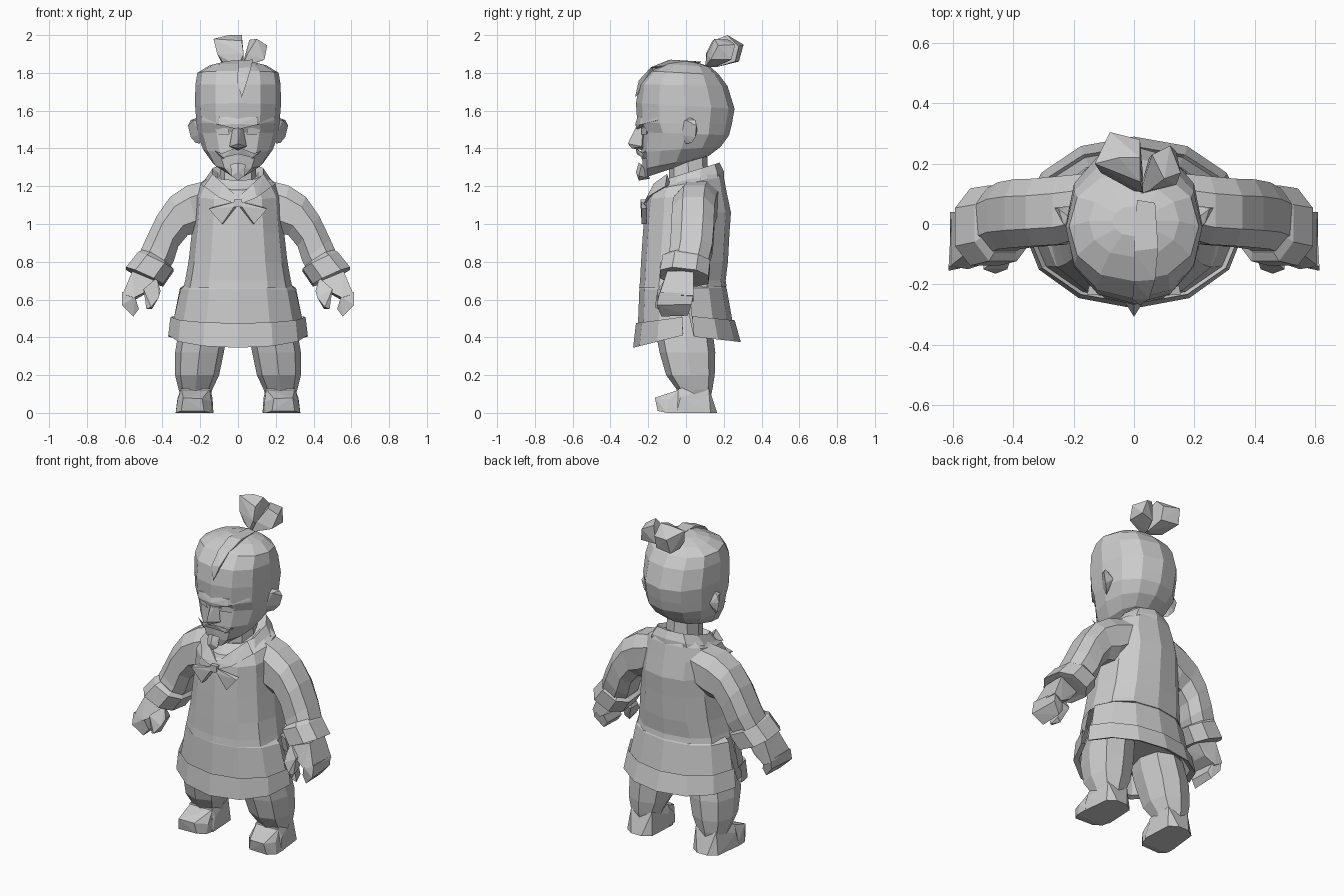
import bpy, bmesh, math
from mathutils import Vector

grey = bpy.data.materials.new("plain_grey")
grey.diffuse_color = (0.6, 0.6, 0.6, 1)


def finish(name, bm, mirror=False):
    bmesh.ops.recalc_face_normals(bm, faces=bm.faces)
    me = bpy.data.meshes.new(name)
    bm.to_mesh(me)
    bm.free()
    me.materials.append(grey)
    ob = bpy.data.objects.new(name, me)
    bpy.context.collection.objects.link(ob)
    if mirror:
        ob.modifiers.new("mirror", 'MIRROR')
    return ob


def loft(name, rings, mirror=False, caps=True, closed=True):
    bm = bmesh.new()
    vs = [[bm.verts.new(p) for p in r] for r in rings]
    n = len(vs[0])
    for a, b in zip(vs, vs[1:]):
        for i in range(n if closed else n - 1):
            j = (i + 1) % n
            bm.faces.new((a[i], a[j], b[j], b[i]))
    if caps:
        bm.faces.new(vs[0])
        bm.faces.new(vs[-1])
    return finish(name, bm, mirror)


def hull(name, pts, mirror=False):
    bm = bmesh.new()
    for p in pts:
        bm.verts.new(p)
    res = bmesh.ops.convex_hull(bm, input=bm.verts)
    inner = {g for g in res["geom_interior"] if isinstance(g, bmesh.types.BMVert)}
    bmesh.ops.delete(bm, geom=list(inner), context='VERTS')
    bmesh.ops.dissolve_limit(bm, angle_limit=0.05, verts=bm.verts, edges=bm.edges)
    return finish(name, bm, mirror)


def power(v, e):
    return math.copysign(abs(v) ** e, v)


def ring(zf, zb, w, yf, yb, n=12, e=0.85, cx=0.0, arc=None):
    """Horizontal loop from front to back; height tilts from zf to zb."""
    a0, a1 = arc or (0, 360)
    out = []
    for i in range(n):
        a = math.radians(a0 + (a1 - a0) * i / (n - 1 if arc else n))
        t = 0.5 - 0.5 * power(math.cos(a), e)
        out.append((cx + w * power(math.sin(a), e), yf + (yb - yf) * t, zf + (zb - zf) * t))
    return out


def limb_ring(o, i, y0, y1, tilt=0.0, n=8):
    """Loop through an outer and an inner x-z point with a depth range."""
    o, i = Vector((o[0], 0, o[1])), Vector((i[0], 0, i[1]))
    c, h = (o + i) / 2, (o - i) / 2
    out = []
    for k in range(n):
        a = 2 * math.pi * (k + 0.5) / n
        s = power(math.sin(a), .8) * 1.05
        p = c + h * power(math.cos(a), .8) * 1.05
        p.y = (y0 + y1) / 2 + (y1 - y0) / 2 * s
        p.z -= tilt * s
        out.append(p)
    return out


# head with jaw, cheeks, brow step and skull
loft("head", [ring(*r, 12, .92) for r in (
    (1.245, 1.335, .06, -.22, .05), (1.29, 1.36, .135, -.228, .12),
    (1.38, 1.41, .185, -.235, .185), (1.485, 1.47, .215, -.23, .228),
    (1.535, 1.53, .22, -.258, .243), (1.64, 1.61, .227, -.265, .257),
    (1.74, 1.73, .226, -.248, .22), (1.81, 1.79, .215, -.19, .175),
    (1.848, 1.832, .15, -.11, .13), (1.865, 1.855, .07, -.04, .06))])

# raised hair strand ending in a pointed forelock
hull("forelock", [(.02, -.27, 1.67), (-.005, -.25, 1.75), (.05, -.25, 1.76),
                  (.0, -.19, 1.825), (.07, -.185, 1.83), (.03, -.15, 1.80)])
hull("hair_strand", [(.0, -.19, 1.825), (.07, -.185, 1.83), (.0, -.09, 1.868), (.08, -.08, 1.87),
                     (.01, .08, 1.86), (.07, .07, 1.86), (.03, -.1, 1.82), (.03, .05, 1.83)])

# topknot of two flaring chunks
hull("topknot_large", [(.0, .11, 1.835), (.03, .16, 1.83), (.03, .105, 1.90), (-.07, .16, 1.84),
                       (-.11, .17, 1.90), (-.13, .20, 1.98), (-.08, .305, 1.95), (.02, .28, 1.94),
                       (-.09, .28, 1.86), (.02, .26, 1.86), (.02, .14, 1.97), (-.05, .22, 2.0), (.02, .22, 2.0)])
hull("topknot_small", [(.02, .10, 1.83), (.03, .15, 1.83), (.05, .11, 1.90), (.14, .13, 1.87),
                       (.155, .17, 1.945), (.10, .15, 1.98), (.06, .23, 1.975), (.12, .26, 1.95),
                       (.14, .24, 1.87), (.05, .22, 1.86)])

# face details
hull("nose", [(.022, -.225, 1.54), (-.022, -.225, 1.54), (0, -.262, 1.52), (0, -.308, 1.425),
              (.045, -.235, 1.41), (-.045, -.235, 1.41), (0, -.285, 1.40), (0, -.22, 1.39)])
hull("brow", [(.0, -.262, 1.50), (.0, -.268, 1.53), (.0, -.255, 1.57), (.10, -.245, 1.525),
              (.10, -.238, 1.565), (.19, -.15, 1.55), (.185, -.15, 1.575), (.09, -.2, 1.53)], True)
hull("eye", [(.045, -.235, 1.475), (.05, -.235, 1.505), (.125, -.205, 1.515), (.11, -.21, 1.475),
             (.08, -.19, 1.49)], True)
hull("moustache_inner", [(0, -.265, 1.39), (0, -.26, 1.37), (.02, -.265, 1.40), (.08, -.23, 1.35),
                         (.095, -.222, 1.37), (.05, -.20, 1.36)], True)
hull("moustache_tip", [(.07, -.235, 1.345), (.08, -.235, 1.37), (.125, -.215, 1.39), (.09, -.20, 1.35)], True)
hull("goatee", [(.04, -.235, 1.315), (-.04, -.235, 1.315), (0, -.25, 1.325), (.035, -.25, 1.255),
                (-.035, -.25, 1.255), (0, -.265, 1.275), (0, -.25, 1.23), (0, -.19, 1.24)])
hull("ear", [(.205, -.02, 1.54), (.205, -.025, 1.47), (.20, 0, 1.425), (.225, .03, 1.43), (.25, .05, 1.46),
             (.265, .055, 1.52), (.25, .05, 1.55), (.21, .02, 1.565), (.235, 0, 1.55), (.2, .06, 1.5)], True)

# neck and collar
loft("neck", [ring(1.18, 1.22, .10, -.09, .12, 8), ring(1.34, 1.40, .09, -.09, .11, 8)])
loft("collar", [ring(1.09, 1.24, .20, -.215, .20, 10), ring(1.15, 1.28, .18, -.205, .20, 10),
                ring(1.23, 1.325, .14, -.13, .178, 10), ring(1.21, 1.30, .11, -.10, .14, 10)])
hull("collar_flap", [(0, -.225, 1.10), (0, -.21, 1.14), (.08, -.17, 1.215), (.135, -.10, 1.265),
                     (.18, -.11, 1.20), (.10, -.21, 1.14), (.12, -.08, 1.2)], True)

# neck tie
hull("tie_knot", [(x, y, z) for x in (-.022, .022) for y in (-.24, -.2) for z in (1.09, 1.13)])
hull("tie_ribbon", [(.008, -.235, 1.12), (.022, -.24, 1.09), (.155, -.235, 1.08), (.085, -.235, 1.0),
                    (.15, -.205, 1.085), (.08, -.21, 1.0), (.0, -.21, 1.10)], True)

# tunic torso, ending in a small lip over the skirt
loft("tunic_torso", [ring(*r, 12, .86) for r in (
    (.66, .67, .288, -.248, .215), (.70, .70, .28, -.243, .21), (.80, .80, .262, -.238, .222),
    (.95, .95, .245, -.228, .23), (1.06, 1.06, .235, -.22, .238), (1.13, 1.17, .23, -.21, .215),
    (1.18, 1.25, .20, -.185, .20), (1.2, 1.30, .14, -.13, .18))])


# skirt made of a front and a back panel with open side slits
def skirt(name, arc, rows):
    loft(name, [ring(*r, 7, .97, 0, arc) for r in rows], caps=False, closed=False)


front_rows = [(.69, .69, .265, -.238, .195), (.655, .65, .305, -.247, .22),
              (.455, .53, .342, -.255, .24), (.475, .545, .358, -.265, .255),
              (.345, .485, .37, -.28, .28), (.355, .49, .34, -.25, .25),
              (.50, .53, .30, -.22, .20), (.64, .64, .25, -.22, .19)]
back_rows = [(.69, .69, .265, -.235, .20), (.66, .66, .31, -.23, .215),
             (.53, .475, .342, -.25, .248), (.54, .49, .355, -.26, .258),
             (.44, .375, .372, -.28, .29), (.45, .39, .34, -.25, .26),
             (.53, .50, .30, -.22, .20), (.64, .64, .25, -.22, .19)]
skirt("skirt_front", (-87, 87), front_rows)
skirt("skirt_back", (97, 263), back_rows)
loft("skirt_lining", [ring(.47, .47, .285, -.21, .20), ring(.64, .64, .25, -.20, .185)])

# sleeves with flared cuffs
loft("sleeve", [limb_ring(*r) for r in (
    ((.15, 1.235), (.15, 1.0), -.04, .17), ((.27, 1.205), (.21, .95), -.07, .16),
    ((.36, 1.145), (.265, .94), -.075, .152), ((.43, 1.045), (.315, .88), -.08, .15),
    ((.49, .92), (.34, .80), -.085, .14), ((.53, .83), (.37, .75), -.1, .12))], True)
loft("cuff", [limb_ring(*r, .015) for r in (
    ((.50, .86), (.355, .77), -.095, .12), ((.53, .845), (.34, .755), -.125, .13),
    ((.595, .765), (.395, .675), -.14, .12), ((.57, .755), (.42, .69), -.11, .09))], True)

# hands: palm, curled fingers and thumb
hull("palm", [(.56, -.1, .75), (.56, .04, .75), (.44, -.1, .70), (.44, .03, .70), (.61, -.14, .63),
              (.61, .04, .62), (.49, -.13, .64), (.49, .03, .63), (.55, -.15, .61), (.56, .04, .59)], True)
hull("fingers", [(.615, -.14, .64), (.605, .04, .63), (.615, -.155, .57), (.605, .03, .575), (.555, -.13, .51),
                 (.555, .01, .515), (.525, -.12, .55), (.53, .01, .55), (.545, -.14, .615), (.55, .03, .61)], True)
hull("thumb", [(.43, -.10, .715), (.41, -.12, .645), (.42, -.06, .64), (.50, -.15, .655), (.49, -.06, .66),
               (.46, -.165, .56), (.455, -.10, .55), (.485, -.15, .55), (.48, -.09, .57), (.42, -.15, .61)], True)

# trouser legs
loft("leg", [ring(z, z, (x1 - x0) / 2, y0, y1, 8, .8, (x0 + x1) / 2) for z, x0, x1, y0, y1 in (
    (.56, .04, .27, -.15, .13), (.40, .06, .32, -.155, .145), (.32, .075, .333, -.14, .155),
    (.20, .10, .333, -.105, .152), (.125, .135, .315, -.05, .14), (.08, .15, .30, -.04, .13))], True)

# shoes with lifted toes
hull("shoe_heel", [(.15, -.04, .13), (.30, -.04, .13), (.15, .12, .135), (.29, .12, .135), (.13, -.06, 0),
                   (.33, -.05, 0), (.14, .13, 0), (.31, .13, 0), (.19, .165, 0), (.26, .165, 0),
                   (.32, -.03, .08), (.135, -.03, .08)], True)
hull("shoe_toe", [(.15, -.03, .125), (.30, -.03, .125), (.13, -.03, 0), (.33, -.03, 0), (.145, -.10, 0),
                  (.33, -.10, 0), (.18, -.145, .01), (.30, -.15, .01), (.19, -.155, .075), (.29, -.165, .08),
                  (.32, -.09, .07), (.14, -.09, .06)], True)
